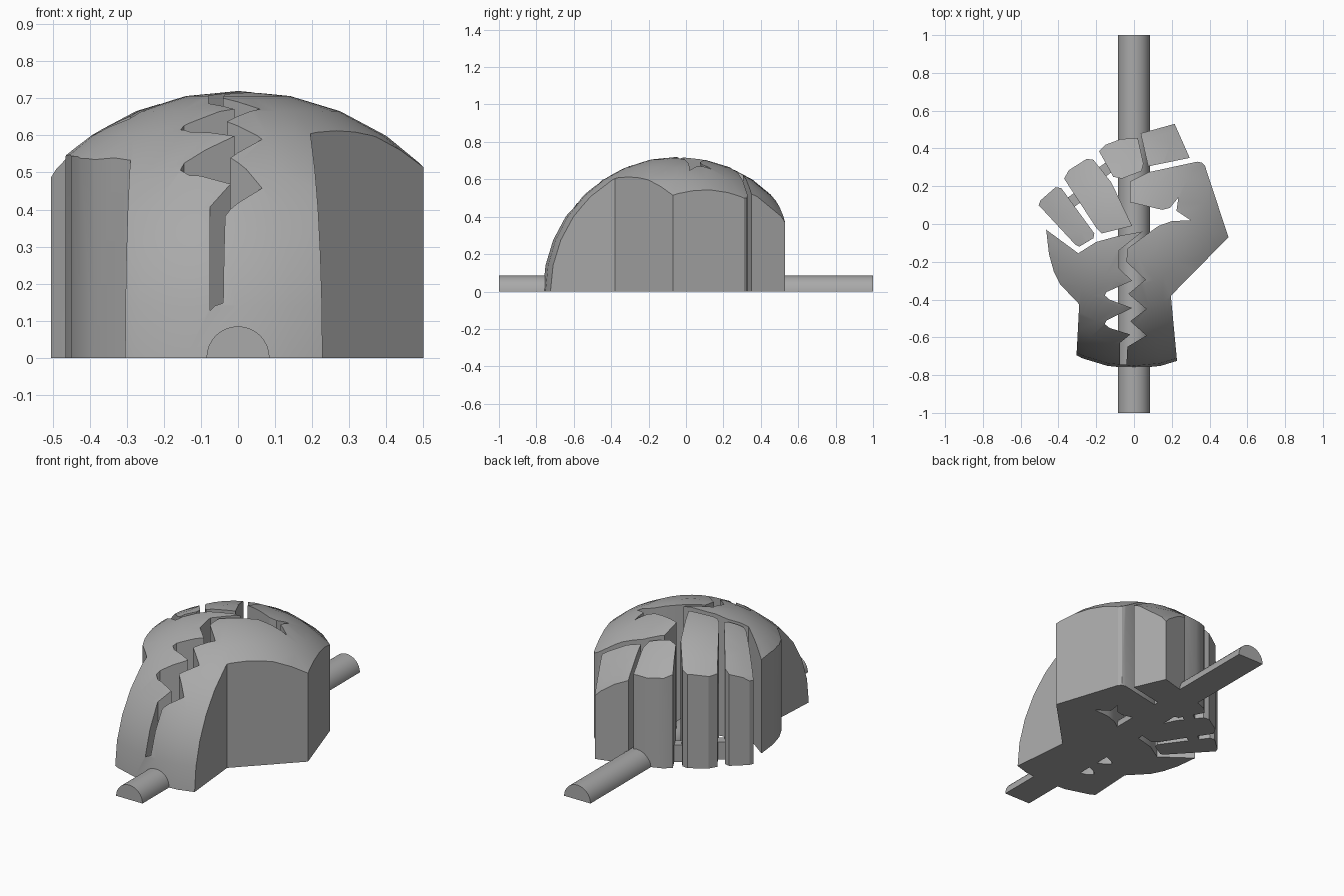
import bpy, bmesh, math

if "Cube" in bpy.data.objects:
    bpy.data.objects.remove(bpy.data.objects["Cube"])

grey = bpy.data.materials.new("plain grey")
grey.use_nodes = True
colour = (0.4, 0.4, 0.4, 1)
grey.diffuse_color = colour
grey.node_tree.nodes["Principled BSDF"].inputs["Base Color"].default_value = colour


def prism(name, outline, height):
    """Flat outline extruded upward from the ground."""
    bm = bmesh.new()
    face = bm.faces.new([bm.verts.new((x, y, 0)) for x, y in outline])
    top = bmesh.ops.extrude_face_region(bm, geom=[face])["geom"]
    verts = [v for v in top if isinstance(v, bmesh.types.BMVert)]
    bmesh.ops.translate(bm, verts=verts, vec=(0, 0, height))
    bmesh.ops.recalc_face_normals(bm, faces=bm.faces)
    mesh = bpy.data.meshes.new(name)
    bm.to_mesh(mesh)
    bm.free()
    obj = bpy.data.objects.new(name, mesh)
    bpy.context.collection.objects.link(obj)
    mesh.materials.append(grey)
    return obj


def activate(obj):
    bpy.ops.object.select_all(action="DESELECT")
    obj.select_set(True)
    bpy.context.view_layer.objects.active = obj


# Dome that rounds off every part of the fist
bpy.ops.mesh.primitive_uv_sphere_add(segments=32, ring_count=16, radius=0.72,
                                     location=(0, -0.045, 0))
dome = bpy.context.object
dome.name = "dome_cutter"
dome.hide_render = True
dome.data.materials.append(grey)
bpy.ops.object.shade_smooth()


def domed(name, outline):
    obj = prism(name, outline, 0.9)
    mod = obj.modifiers.new("dome", "BOOLEAN")
    mod.operation = "INTERSECT"
    mod.solver = "EXACT"
    mod.object = dome
    activate(obj)
    bpy.ops.object.modifier_apply(modifier=mod.name)
    bpy.ops.object.shade_smooth_by_angle(angle=math.radians(25))


# Palm with wrist, thumb and the zigzag crack down the middle
wrist_and_thumb = [(-.31, -.8), (.235, -.8), (.195, -.38), (.5, -.07), (.375, .31),
                   (.36, .325), (.335, .33), (.08, .275), (-.02, .225), (-.02, .115),
                   (.15, .075), (.19, .085), (.235, .14), (.225, .07), (.3, .02),
                   (.2, .015), (.13, -.01), (.06, -.06)]
crack_right = [(-.035, -.13), (-.04, -.2), (.06, -.295), (-.03, -.37), (.065, -.45),
               (-.02, -.515), (.065, -.59), (-.035, -.65), (-.04, -.745)]
crack_left = [(-.075, -.745), (-.075, -.63), (-.02, -.585), (-.13, -.55), (-.155, -.53),
              (-.145, -.51), (-.01, -.445), (-.13, -.4), (-.155, -.378), (-.145, -.36),
              (-.01, -.3), (-.08, -.235), (-.08, -.14)]
left_side = [(.045, -.04), (-.09, -.065), (-.2, -.095), (-.295, -.155), (-.465, -.03),
             (-.45, -.16), (-.425, -.25), (-.39, -.32), (-.29, -.425)]
domed("palm_and_thumb", wrist_and_thumb + crack_right + crack_left + left_side)

# Four separate fingers
fingers = {
    "index_finger": [(.035, .48), (.215, .53), (.295, .35), (.075, .305)],
    "middle_finger": [(-.185, .385), (-.15, .42), (-.07, .45), (.02, .455), (.05, .32),
                      (.04, .28), (-.065, .24), (-.11, .25)],
    "ring_finger": [(-.37, .24), (-.345, .285), (-.25, .345), (-.215, .34), (-.12, .22),
                    (-.01, -.01), (-.17, -.05), (-.2, -.02)],
    "little_finger": [(-.505, .1), (-.495, .125), (-.415, .195), (-.385, .19), (-.21, -.05),
                      (-.215, -.075), (-.29, -.12), (-.31, -.11)],
}
for name, outline in fingers.items():
    domed(name, outline)
bpy.data.objects.remove(dome)


# Low bars joining neighbouring fingers
def bar(name, x, y, angle):
    c, s = math.cos(angle), math.sin(angle)
    corners = [(-.06, -.03), (.06, -.03), (.06, .03), (-.06, .03)]
    prism(name, [(x + u * c - v * s, y + u * s + v * c) for u, v in corners], 0.1)


bar("little_ring_bar", -.32, .125, math.radians(35))
bar("ring_middle_bar", -.155, .285, math.radians(35))

# Half-round rod lying along the ground
radius, sides = 0.085, 16
arc = [(radius * math.cos(math.pi * i / sides), radius * math.sin(math.pi * i / sides))
       for i in range(sides + 1)]
rod = prism("half_round_rod", arc, 2)
for v in rod.data.vertices:
    x, z, along = v.co
    v.co = (x, 1 - along, z)
activate(rod)
bpy.ops.object.shade_smooth_by_angle(angle=math.radians(30))
